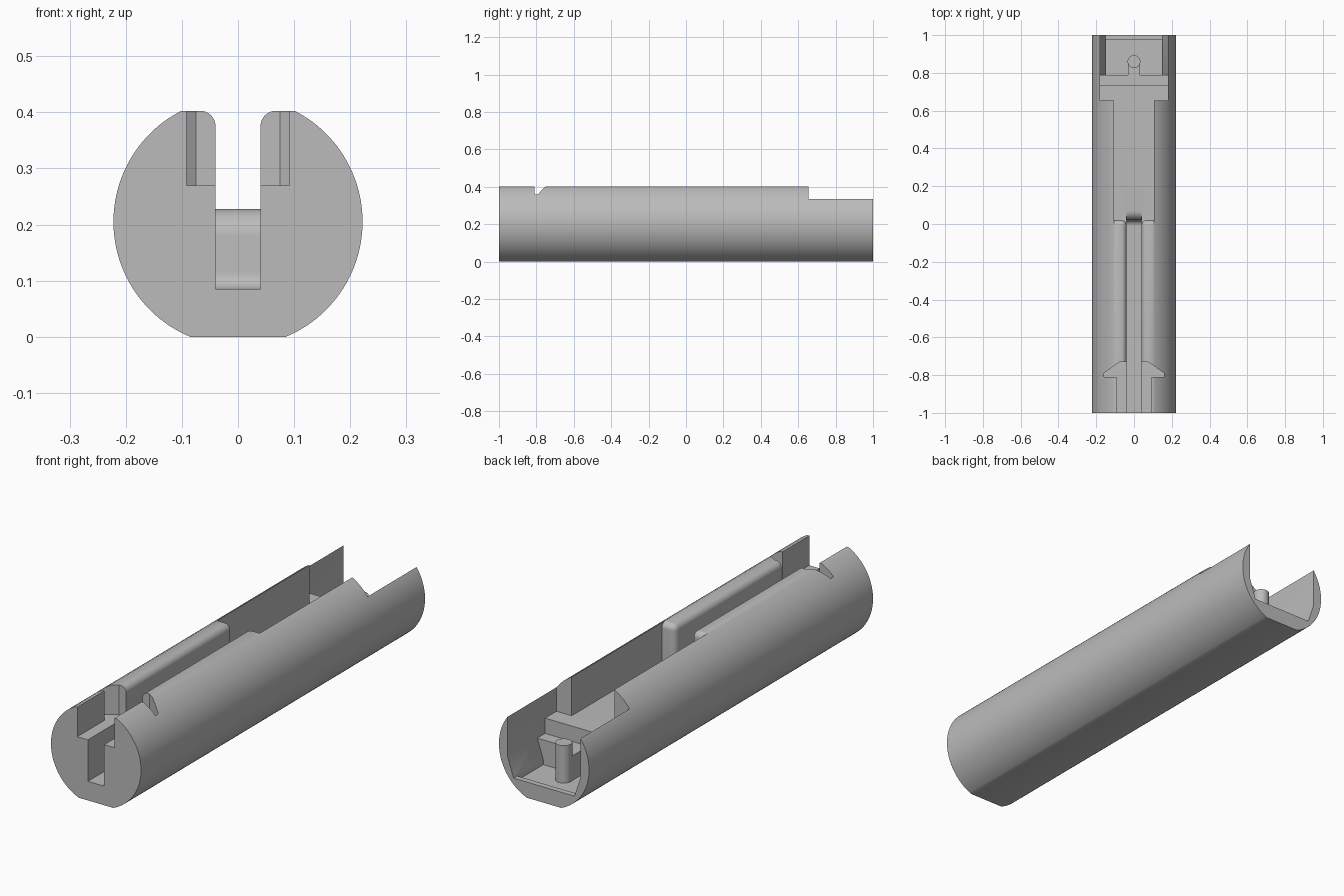
import bpy, bmesh, math
from mathutils import Vector

cube = bpy.data.objects.get("Cube")
if cube:
    bpy.data.objects.remove(cube, do_unlink=True)

grey = bpy.data.materials.new("plain_grey")
grey.use_nodes = True
COLOUR = (0.5, 0.5, 0.5, 1)
grey.diffuse_color = COLOUR
grey.node_tree.nodes["Principled BSDF"].inputs["Base Color"].default_value = COLOUR

R, CZ, TOP = 0.222, 0.205, 0.402      # body radius, axis height, flat top


def add(name, bm):
    bmesh.ops.recalc_face_normals(bm, faces=bm.faces)
    mesh = bpy.data.meshes.new(name)
    bm.to_mesh(mesh)
    bm.free()
    mesh.materials.append(grey)
    ob = bpy.data.objects.new(name, mesh)
    bpy.context.collection.objects.link(ob)
    return ob


def prism(name, points, axis, lo, hi):
    """Extrude a 2D outline along an axis from lo to hi."""
    place = {"x": lambda a, b: (lo, a, b),
             "y": lambda a, b: (a, lo, b),
             "z": lambda a, b: (a, b, lo)}[axis]
    bm = bmesh.new()
    face = bm.faces.new([bm.verts.new(place(a, b)) for a, b in points])
    bottom = face.copy()
    ext = bmesh.ops.extrude_face_region(bm, geom=[face], use_keep_orig=True)
    bm.faces.remove(bottom)
    move = Vector([hi - lo if c == axis else 0 for c in "xyz"])
    bmesh.ops.translate(bm, vec=move, verts=[v for v in ext["geom"] if isinstance(v, bmesh.types.BMVert)])
    bmesh.ops.remove_doubles(bm, verts=bm.verts, dist=1e-6)
    return add(name, bm)


def box(name, x0, x1, y0, y1, z0, z1):
    return prism(name, [(x0, y0), (x1, y0), (x1, y1), (x0, y1)], "z", z0, z1)


def mirrored(half):
    return half + [(-a, b) for a, b in reversed(half)]


def arc(cy, cz, r, a0, a1, n=10):
    angles = [math.radians(a0 + (a1 - a0) * i / n) for i in range(n + 1)]
    return [(cy + r * math.cos(a), cz + r * math.sin(a)) for a in angles]


def combine(target, tool, operation):
    mod = target.modifiers.new(operation, "BOOLEAN")
    mod.operation, mod.object, mod.solver = operation, tool, "EXACT"
    bpy.context.view_layer.objects.active = target
    bpy.ops.object.modifier_apply(modifier=mod.name)
    bpy.data.objects.remove(tool, do_unlink=True)


def rail(side):
    """Solid beside the slot, rounded at its inner top and rear edges."""
    inner, rear, top = 0.04 * side, 0.02, TOP + 0.001
    ob = box("rail", inner, 0.3 * side, -1.3, rear, 0.1, top)
    bm = bmesh.new()
    bm.from_mesh(ob.data)
    tests = (lambda v: abs(v.co.x - inner) < 1e-4,
             lambda v: abs(v.co.y - rear) < 1e-4,
             lambda v: abs(v.co.z - top) < 1e-4)
    edges = [e for e in bm.edges
             if sum(all(t(v) for v in e.verts) for t in tests) == 2]
    bmesh.ops.bevel(bm, geom=edges, offset=0.028, segments=8, profile=0.5, affect="EDGES")
    bmesh.ops.recalc_face_normals(bm, faces=bm.faces)
    bm.to_mesh(ob.data)
    bm.free()
    return ob


# Round body with a flat underside and flat top
a_top = math.degrees(math.asin((TOP - CZ) / R))
a_low = math.degrees(math.asin(-CZ / R))
right_side = arc(0, CZ, R, a_low, a_top, 56)
body = prism("grooved_body", mirrored(right_side), "y", -1, 1)

# Central channel, narrowed at the front by the two rounded rails
channel = box("channel_cutter", -0.105, 0.105, -1.1, 0.68, 0.228, 0.6)
for side in (-1, 1):
    combine(channel, rail(side), "DIFFERENCE")
combine(body, channel, "DIFFERENCE")

# Deep slot with a curved rear ramp
ramp = arc(-0.01, 0.115, 0.03, -90, 0) + arc(0.07, 0.178, 0.05, 180, 90)
slot = [(-1.1, 0.085)] + ramp + [(0.07, 0.25), (-1.1, 0.25)]
combine(body, prism("slot_cutter", slot, "x", -0.04, 0.04), "DIFFERENCE")

# Front pocket with side notches
pocket = mirrored([(0.092, -1.1), (0.092, -0.81), (0.16, -0.81), (0.16, -0.79), (0.075, -0.73)])
combine(body, prism("pocket_cutter", pocket, "z", 0.27, 0.6), "DIFFERENCE")

# Stepped rear opening, then the end recess with sloped sides and a low lip
steps = [(0.655, 0.228), (0.735, 0.228), (0.735, 0.16), (1.1, 0.16), (1.1, 0.6), (0.655, 0.6)]
combine(body, prism("rear_cutter", steps, "x", -0.18, 0.18), "DIFFERENCE")
recess = mirrored([(0.15, 0.07), (0.18, 0.16), (0.18, 0.3)])
combine(body, prism("recess_cutter", recess, "y", 0.79, 1.1), "DIFFERENCE")
combine(body, box("floor_cutter", -0.15, 0.15, 0.79, 0.975, 0.05, 0.1), "DIFFERENCE")

# Post and its web
combine(body, box("post_web", -0.033, 0.033, 0.77, 0.86, 0.03, 0.16), "UNION")
post = prism("post", arc(0, 0.86, 0.034, 0, 348.75, 31), "z", 0.03, 0.217)
combine(body, post, "UNION")

bpy.ops.object.select_all(action="DESELECT")
body.select_set(True)
bpy.context.view_layer.objects.active = body
bpy.ops.object.shade_smooth_by_angle(angle=math.radians(30))
